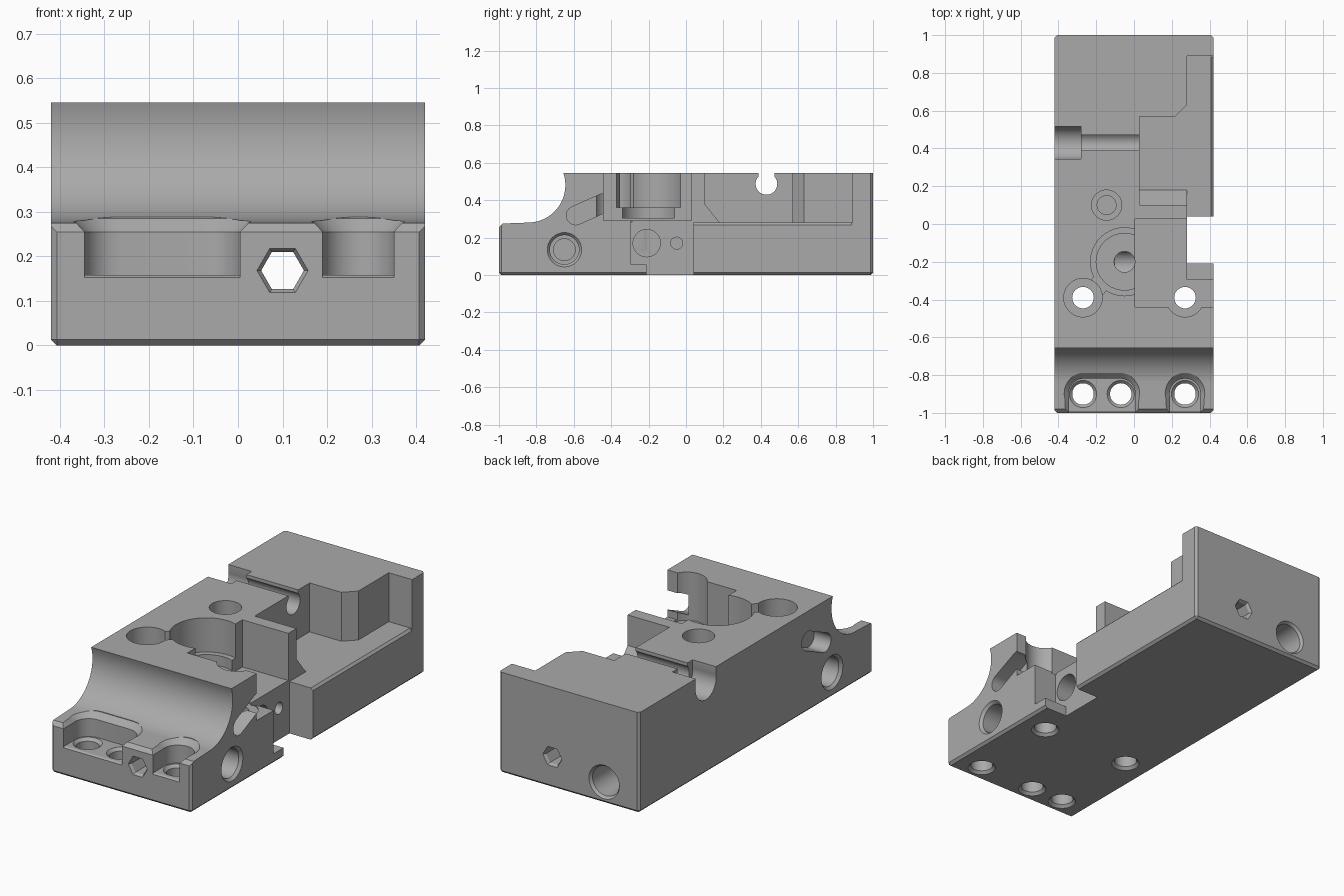
import bpy, bmesh, math
from mathutils import Vector

old = bpy.data.objects.get("Cube")
if old:
    bpy.data.objects.remove(old, do_unlink=True)

grey = bpy.data.materials.new("machined grey")
grey.use_nodes = True
colour = (0.4, 0.4, 0.4, 1)
grey.diffuse_color = colour
grey.node_tree.nodes["Principled BSDF"].inputs["Base Color"].default_value = colour

TOP, W = 0.545, 0.42
SHELF = 0.28


def finish(name, bm):
    bmesh.ops.recalc_face_normals(bm, faces=bm.faces)
    mesh = bpy.data.meshes.new(name)
    bm.to_mesh(mesh)
    bm.free()
    mesh.materials.append(grey)
    ob = bpy.data.objects.new(name, mesh)
    bpy.context.collection.objects.link(ob)
    return ob


def loft(rings):
    """Closed solid through matching rings of points."""
    bm = bmesh.new()
    vs = [[bm.verts.new(p) for p in ring] for ring in rings]
    n = len(vs[0])
    for a, b in zip(vs, vs[1:]):
        for i in range(n):
            j = (i + 1) % n
            bm.faces.new((a[i], a[j], b[j], b[i]))
    bm.faces.new(vs[0])
    bm.faces.new(vs[-1])
    return bm


def place(axis, u, v, w):
    return {"x": (w, u, v), "y": (u, w, v), "z": (u, v, w)}[axis]


def prism(points, axis, lo, hi):
    return loft([[place(axis, u, v, w) for u, v in points] for w in (lo, hi)])


def box(x0, x1, y0, y1, z0, z1):
    return prism([(x0, y0), (x1, y0), (x1, y1), (x0, y1)], "z", z0, z1)


def bore(axis, u, v, steps, n=40):
    """Round or polygonal hole; steps are (position, radius)."""
    turn = [2 * math.pi * i / n for i in range(n)]
    return loft([[place(axis, u + r * math.cos(t), v + r * math.sin(t), w)
                  for t in turn] for w, r in steps])


def pill(a, b, r, n=14):
    """Outline of a slot from point a to point b."""
    a, b = Vector(a), Vector(b)
    base = math.atan2((b - a).y, (b - a).x) if a != b else 0
    pts = []
    for c, start in ((b, base - math.pi / 2), (a, base + math.pi / 2)):
        for i in range(n + 1):
            t = start + math.pi * i / n + (1e-4 if i == 0 else 0)
            pts.append((c.x + r * math.cos(t), c.y + r * math.sin(t)))
    if a == b:
        pts = [p for i, p in enumerate(pts) if i not in (n, 2 * n + 1)]
    return pts


# Main block: side profile with a concave step at the front
arc = []
for i in range(21):
    t = math.radians(19 - 109 * i / 20)
    arc.append((-0.845 + 0.2 * math.cos(t), 0.48 + 0.2 * math.sin(t)))
arc[0] = (arc[0][0], TOP)
profile = [(-1, 0), (1, 0), (1, TOP)] + arc + [(-0.98, 0.275), (-1, 0.255)]
bm = prism(profile, "x", -W, W)


def is_outer(e):
    a, b = (v.co for v in e.verts)
    floor = a.z < 1e-4 and b.z < 1e-4
    upright = abs(a.x - b.x) < 1e-4 and abs(a.y - b.y) < 1e-4 and abs(a.y) > 0.99
    return floor or upright


bmesh.ops.bevel(bm, geom=[e for e in bm.edges if is_outer(e)], offset=0.013,
                segments=1, affect="EDGES", clamp_overlap=True)
body = finish("clamp_block", bm)

cuts = []

# Stepped pocket and rail at the back right, with a sloped foot on its wall
cuts.append(prism([(0.10, 0.6), (0.10, 0.38), (0.18, SHELF), (0.4, SHELF),
                   (0.4, 0.6)], "x", 0.03, 0.29))
cuts.append(prism([(0.03, 0.3), (0.6, 0.3), (0.6, 0.89), (0.28, 0.89),
                   (0.28, 0.63), (0.22, 0.57), (0.03, 0.57)], "z", SHELF, 0.6))
cuts.append(box(0.28, 0.6, -0.1, 0.7, SHELF, 0.6))

# Middle pocket, side notch with a thin foot
cuts.append(box(0.005, 0.6, -0.44, 0.03, 0.29, 0.6))
cuts.append(box(0.28, 0.6, -0.21, 0.04, -0.1, 0.6))
cuts.append(box(0.28, 0.6, -0.295, -0.15, 0.055, 0.6))

# Rail edge chamfer
cuts.append(prism([(W - 0.012, SHELF + 0.01), (W - 0.012, SHELF), (W, SHELF - 0.012),
                   (W + 0.02, SHELF - 0.012), (W + 0.02, SHELF + 0.01)], "y", 0, 0.885))

# Large stepped seat with blind centre hole
cuts.append(bore("z", -0.05, -0.2, [(0.36, 0.18), (0.6, 0.18)], 64))
cuts.append(bore("z", -0.05, -0.2, [(0.305, 0.15), (0.4, 0.15)], 64))
cuts.append(bore("z", -0.05, -0.2, [(0.13, 0.055), (0.4, 0.055)]))
# Neck joining the seat and the left screw hole
cuts.append(prism([(-0.24, -0.31), (-0.18, -0.39), (-0.11, -0.31), (-0.17, -0.24)],
                  "z", 0.36, 0.6))

# Small blind hole
cuts.append(bore("z", -0.145, 0.1, [(0.35, 0.08), (0.6, 0.08)]))
cuts.append(bore("z", -0.145, 0.1, [(0.2, 0.05), (0.4, 0.05)]))

# Counterbored screw holes through the block
for x in (-0.27, 0.27):
    cuts.append(bore("z", x, -0.39, [(0.283, 0.102), (0.6, 0.102)]))
for x, y in ((-0.27, -0.39), (0.27, -0.39), (-0.27, -0.9), (-0.07, -0.9), (0.27, -0.9)):
    cuts.append(bore("z", x, y, [(-0.02, 0.09), (0.015, 0.057), (0.4, 0.057)]))
for x in (-0.27, -0.07, 0.27):
    cuts.append(bore("z", x, -0.9, [(0.143, 0.057), (0.163, 0.077)]))

# Front screw pockets, flared at the rim and open to the front
for a, b in ((-0.265, -0.075), (0.27, 0.27)):
    rings = []
    for z, r in ((0.158, 0.082), (0.255, 0.082), (0.285, 0.112), (0.4, 0.112)):
        rings.append([place("z", u, v, z) for u, v in pill((a, -0.9), (b, -0.9), r)])
    cuts.append(loft(rings))
    front = [(a - 0.08, 0.158), (b + 0.08, 0.158), (b + 0.08, 0.255),
             (b + 0.108, 0.285), (b + 0.108, 0.4), (a - 0.108, 0.4),
             (a - 0.108, 0.285), (a - 0.08, 0.255)]
    cuts.append(prism(front, "y", -1.1, -0.905))
    # Lip on the pocket's front edge
    cuts.append(prism([(-1.02, 0.14), (-0.985, 0.161), (-1.02, 0.161)],
                      "x", a - 0.08, b + 0.08))

# Hexagonal channel along the whole length
cuts.append(bore("y", 0.1, 0.168, [(-1.02, 0.07), (-0.985, 0.048),
                                   (0.985, 0.048), (1.02, 0.07)], 6))
# Round blind hole at the back
cuts.append(bore("y", -0.21, 0.115, [(0.65, 0.08), (0.985, 0.08), (1.02, 0.105)]))

# Round holes and slanted slots on both sides
for s in (-1, 1):
    cuts.append(bore("x", -0.65, 0.135, [(s * 0.2, 0.058), (s * 0.28, 0.058),
                                         (s * 0.28, 0.078), (s * 0.405, 0.078),
                                         (s * 0.44, 0.11)]))
    cuts.append(prism(pill((-0.59, 0.318), (-0.44, 0.385), 0.05), "x", s * 0.32, s * 0.5))

# Holes in the notch wall
cuts.append(bore("x", -0.21, 0.17, [(-0.1, 0.073), (0.35, 0.073)]))
cuts.append(bore("x", -0.05, 0.17, [(0.15, 0.032), (0.35, 0.032)]))

# Cross bolt channel, open at the top
for x0, x1, r, half in ((-0.35, 0.1, 0.058, 0.042), (-0.5, -0.28, 0.088, 0.0865)):
    cuts.append(bore("x", 0.43, 0.487, [(x0, r), (x1, r)]))
    cuts.append(box(x0 + 0.001, x1 - 0.001 if r < 0.07 else x1,
                    0.43 - half, 0.43 + half, 0.49, 0.6))

# Carve each cut out of the block
bpy.context.view_layer.objects.active = body
for bm in cuts:
    cutter = finish("cutter", bm)
    cutter.hide_render = True
    mod = body.modifiers.new("cut", "BOOLEAN")
    mod.operation = "DIFFERENCE"
    mod.solver = "EXACT"
    mod.object = cutter
    bpy.ops.object.modifier_apply(modifier=mod.name)
    bpy.data.objects.remove(cutter, do_unlink=True)

for ob in bpy.context.selected_objects:
    ob.select_set(False)
body.select_set(True)
bpy.ops.object.shade_smooth_by_angle(angle=math.radians(25))
